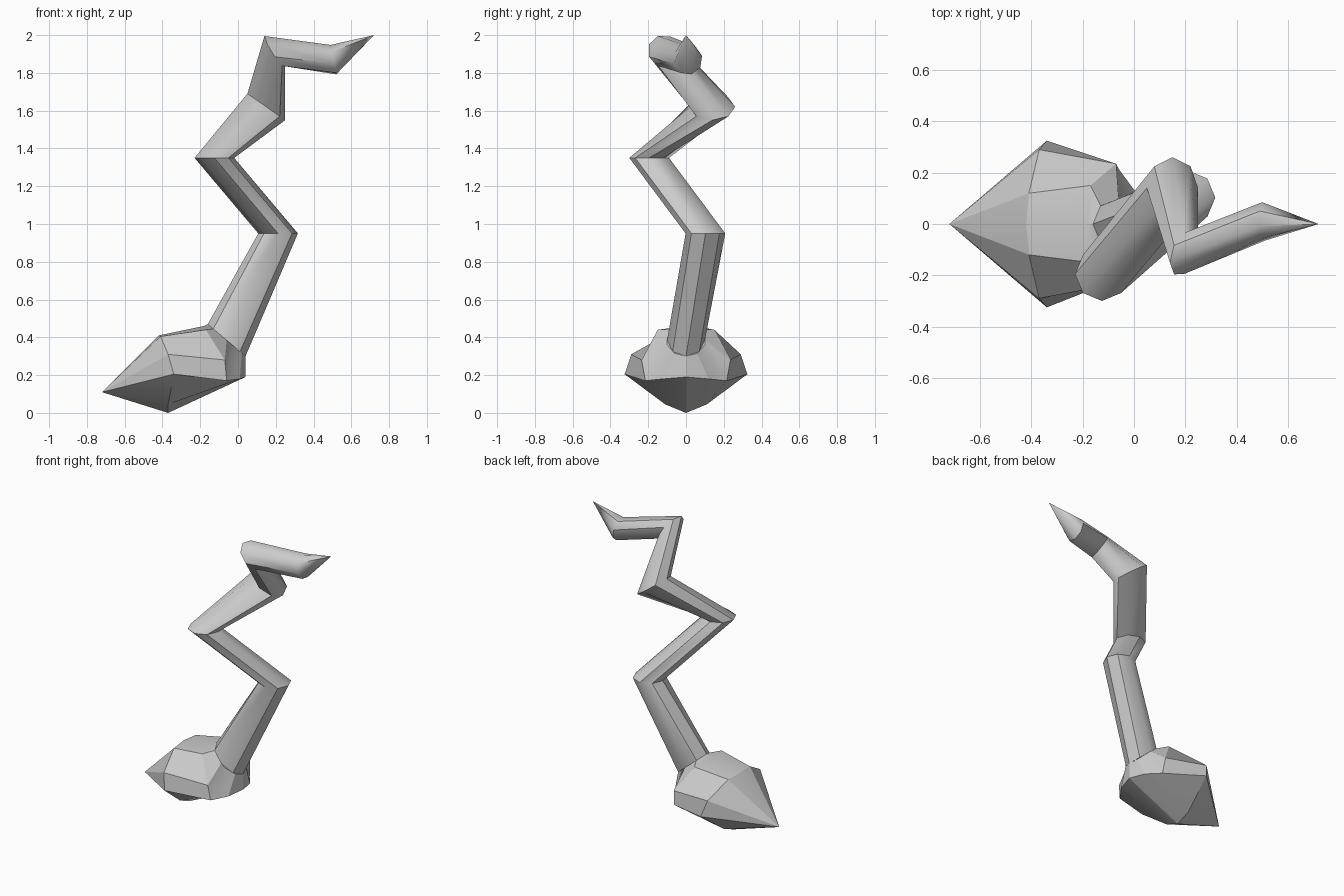
import bpy, bmesh, math
from mathutils import Vector

if "Cube" in bpy.data.objects:
    bpy.data.objects.remove(bpy.data.objects["Cube"])


def loft(name, rings, start_tip=None, end_tip=None, angle=30):
    """Skin rings of equal size; close each end with a tip or a flat cap."""
    bm = bmesh.new()
    rows = [[bm.verts.new(p) for p in ring] for ring in rings]
    n = len(rows[0])
    for a, b in zip(rows, rows[1:]):
        for i in range(n):
            j = (i + 1) % n
            bm.faces.new((a[i], a[j], b[j], b[i]))
    for row, tip in ((rows[0], start_tip), (rows[-1], end_tip)):
        if tip is None:
            bm.faces.new(row)
        else:
            t = bm.verts.new(tip)
            for i in range(n):
                bm.faces.new((row[i], row[(i + 1) % n], t))
    bmesh.ops.recalc_face_normals(bm, faces=bm.faces)
    mesh = bpy.data.meshes.new(name)
    bm.to_mesh(mesh)
    bm.free()
    obj = bpy.data.objects.new(name, mesh)
    bpy.context.collection.objects.link(obj)
    bpy.ops.object.select_all(action='DESELECT')
    obj.select_set(True)
    bpy.context.view_layer.objects.active = obj
    bpy.ops.object.shade_smooth_by_angle(angle=math.radians(angle))
    return obj


def mirrored(half):
    """Full ring from the half with y >= 0 (first and last lie on y = 0)."""
    return half + [(x, -y, z) for x, y, z in half[-2:0:-1]]


def octagon(centre, u, v):
    c, u, v = Vector(centre), Vector(u), Vector(v)
    return [c + u * math.cos(i * math.pi / 4) + v * math.sin(i * math.pi / 4)
            for i in range(8)]


# Bulb: pointed at the left, widest in the middle, narrowing to the stem
bulb_rings = [
    [(-0.37, 0, 0.0), (-0.37, 0.11, 0.045), (-0.34, 0.325, 0.205),
     (-0.37, 0.29, 0.31), (-0.41, 0.12, 0.405), (-0.42, 0, 0.41)],
    [(0.04, 0, 0.19), (0.01, 0.12, 0.18), (-0.06, 0.215, 0.17),
     (-0.07, 0.235, 0.28), (-0.17, 0.15, 0.44), (-0.18, 0, 0.46)],
    [(0.04, 0, 0.30), (0.02, 0.06, 0.315), (-0.03, 0.10, 0.36),
     (-0.06, 0.10, 0.385), (-0.13, 0.07, 0.445), (-0.16, 0, 0.47)],
]
loft("bulb", [mirrored(r) for r in bulb_rings], start_tip=(-0.72, 0, 0.11),
     angle=20)

# Zigzag stem: eight-sided rings at each bend (centre and two half axes)
stem_rings = [
    ((-0.06, 0, 0.385), (0.10, 0, -0.085), (0, 0.10, 0)),
    ((0.212, 0.103, 0.95), (0.105, 0, 0), (0, 0.105, 0)),
    ((-0.125, -0.195, 1.35), (0.105, 0, 0), (0, 0.105, 0)),
    ((0.15, 0.14, 1.62), (0.10, 0, -0.07), (0, 0.12, 0)),
    ((0.195, -0.115, 1.915), (0.055, 0.035, -0.08), (0, 0.08, 0.03)),
    ((0.505, 0.01, 1.87), (0.015, 0.018, -0.078), (-0.005, 0.075, 0.02)),
]
loft("stem", [octagon(*r) for r in stem_rings], end_tip=(0.72, 0, 2.0),
     angle=44)
